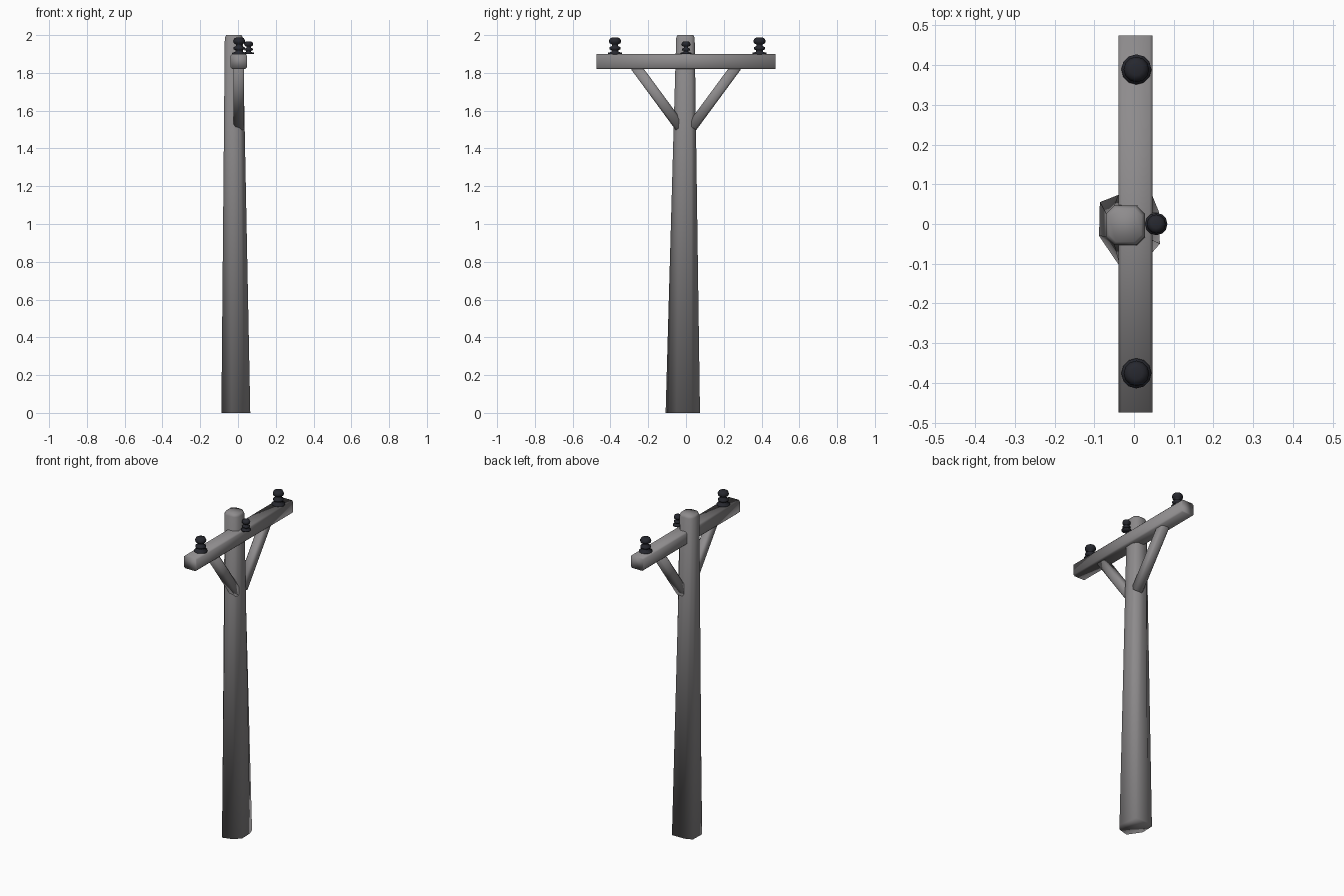
import bpy, bmesh, math
from mathutils import Vector, Matrix

if "Cube" in bpy.data.objects:
    bpy.data.objects.remove(bpy.data.objects["Cube"])


def material(name, rgb):
    m = bpy.data.materials.new(name)
    m.diffuse_color = (*rgb, 1)
    m.use_nodes = True
    m.node_tree.nodes["Principled BSDF"].inputs["Base Color"].default_value = m.diffuse_color
    return m


WOOD = material("weathered grey wood", (0.27, 0.26, 0.265))
CERAMIC = material("dark ceramic", (0.02, 0.021, 0.028))


def loft(name, rings, mat):
    """Skin a stack of equal-length rings, cap both ends, shade smooth."""
    bm = bmesh.new()
    loops = [[bm.verts.new(p) for p in ring] for ring in rings]
    n = len(loops[0])
    for a, b in zip(loops, loops[1:]):
        for i in range(n):
            j = (i + 1) % n
            bm.faces.new((a[i], a[j], b[j], b[i]))
    bm.faces.new(loops[0])
    bm.faces.new(loops[-1])
    bmesh.ops.recalc_face_normals(bm, faces=bm.faces)
    for f in bm.faces:
        f.smooth = True
    me = bpy.data.meshes.new(name)
    bm.to_mesh(me)
    bm.free()
    me.materials.append(mat)
    ob = bpy.data.objects.new(name, me)
    bpy.context.collection.objects.link(ob)
    return ob


def chamfered(w, h, c):
    """Rectangle outline with cut corners, counter-clockwise from lower left."""
    w, h = w / 2, h / 2
    return [(-w, -h + c), (-w + c, -h), (w - c, -h), (w, -h + c),
            (w, h - c), (w - c, h), (-w + c, h), (-w, h - c)]


def beam(name, start, end, w, h, c, mat):
    """Chamfered timber between two points lying in a plane of constant x."""
    start, end = Vector(start), Vector(end)
    side = Vector((1, 0, 0))
    up = side.cross((end - start).normalized())
    rings = [[p + side * u + up * v for u, v in chamfered(w, h, c)]
             for p in (start, end)]
    return loft(name, rings, mat)


# Tapering pole: irregular octagonal foot, chamfered square top
foot = [(-0.088, -0.03), (-0.035, -0.108), (0.03, -0.09), (0.065, -0.05),
        (0.063, 0.03), (0.045, 0.074), (-0.04, 0.073), (-0.086, 0.055)]
head = [(x - 0.022, y - 0.003) for x, y in chamfered(0.096, 0.098, 0.02)]
crown = [(x - 0.022, y - 0.003) for x, y in chamfered(0.082, 0.084, 0.018)]
loft("pole", [[(x, y, z) for x, y in ring]
              for ring, z in ((foot, 0), (head, 1.985), (crown, 2.0))], WOOD)

# Crossarm
beam("crossarm", (0.004, -0.475, 1.86), (0.004, 0.475, 1.86),
     0.086, 0.08, 0.008, WOOD)

# Diagonal braces
for label, s in (("left", -1), ("right", 1)):
    beam("brace_" + label, (0.005, s * 0.031, 1.513), (0.005, s * 0.268, 1.835),
         0.056, 0.056, 0.01, WOOD)

# Insulators: turned profile (radius, height)
PROFILE = [(0.038, -0.003), (0.038, 0.006), (0.018, 0.012), (0.018, 0.02),
           (0.030, 0.025), (0.030, 0.035), (0.016, 0.042), (0.016, 0.05),
           (0.030, 0.058), (0.032, 0.07), (0.026, 0.083), (0.015, 0.087)]


def insulator(name, loc, scale):
    n = 12
    rings = [[(r * math.cos(math.tau * i / n), r * math.sin(math.tau * i / n), z)
              for i in range(n)] for r, z in PROFILE]
    ob = loft(name, rings, CERAMIC)
    ob.data.transform(Matrix.Translation(loc) @ Matrix.Scale(scale, 4))


insulator("insulator_left", (0.006, -0.376, 1.9), 1)
insulator("insulator_right", (0.006, 0.389, 1.9), 1)
insulator("insulator_middle", (0.056, 0, 1.902), 0.74)
